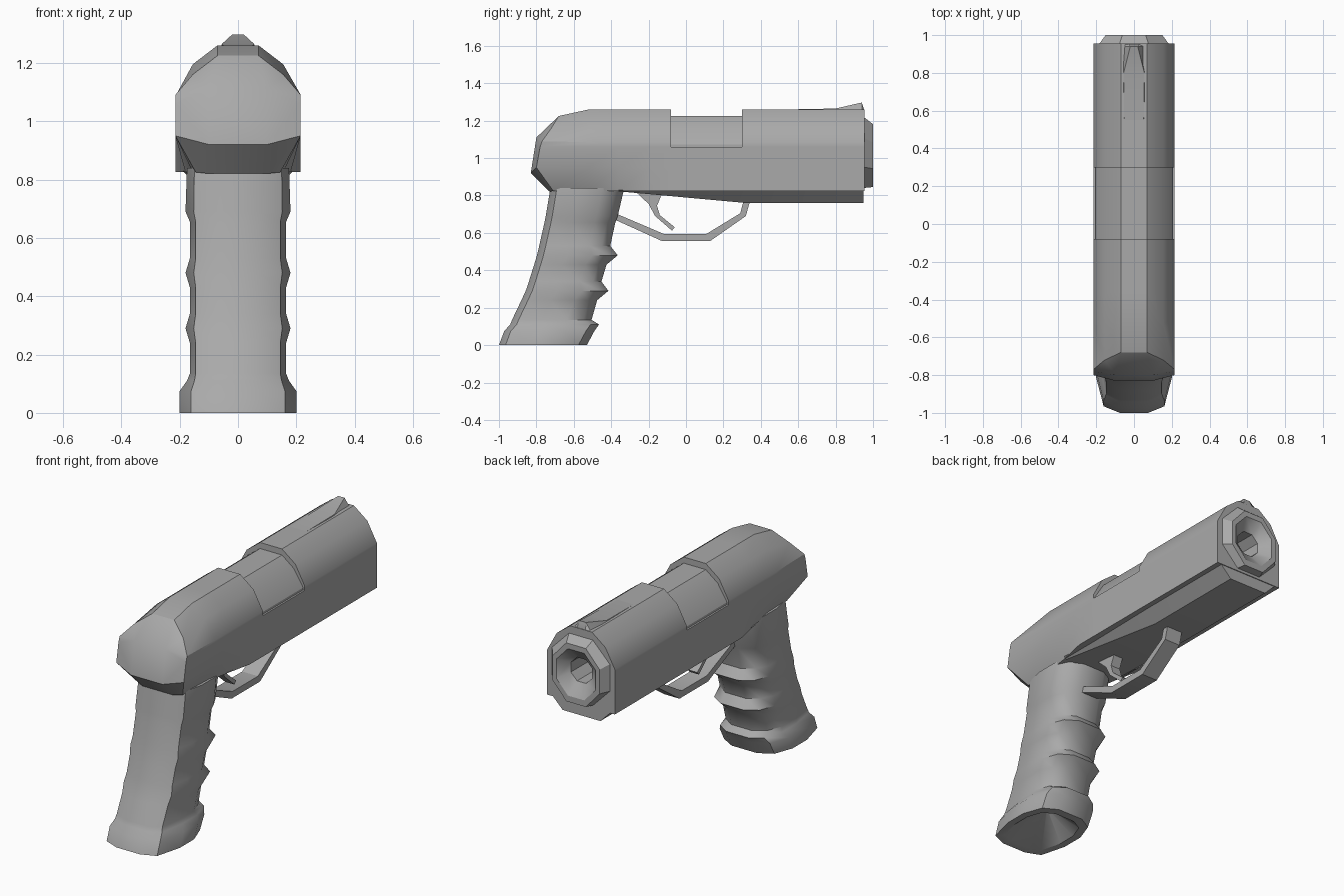
import bpy, bmesh, math
from mathutils import Vector

if "Cube" in bpy.data.objects:
    bpy.data.objects.remove(bpy.data.objects["Cube"], do_unlink=True)

grey = bpy.data.materials.new("gunmetal_grey")
grey.use_nodes = True
COLOUR = (0.4, 0.4, 0.4, 1)
grey.diffuse_color = COLOUR
grey.node_tree.nodes["Principled BSDF"].inputs["Base Color"].default_value = COLOUR


def finish(name, bm, angle=30):
    bmesh.ops.remove_doubles(bm, verts=bm.verts, dist=0.0005)
    bmesh.ops.recalc_face_normals(bm, faces=bm.faces)
    mesh = bpy.data.meshes.new(name)
    bm.to_mesh(mesh)
    bm.free()
    mesh.materials.append(grey)
    ob = bpy.data.objects.new(name, mesh)
    bpy.context.collection.objects.link(ob)
    bpy.ops.object.select_all(action='DESELECT')
    ob.select_set(True)
    bpy.context.view_layer.objects.active = ob
    bpy.ops.object.shade_smooth_by_angle(angle=math.radians(angle))
    return ob


def mirrored(half):
    """Close a +x half section with its mirror image."""
    return half + [(-x, y, z) for x, y, z in reversed(half)]


def loft(name, rings, cap_start=True, cap_end=True, angle=30):
    bm = bmesh.new()
    loops = [[bm.verts.new(p) for p in ring] for ring in rings]
    n = len(loops[0])
    for a, b in zip(loops, loops[1:]):
        for i in range(n):
            j = (i + 1) % n
            bm.faces.new((a[i], a[j], b[j], b[i]))
    # end caps are ladders of quads across the mirror line
    for loop, wanted in ((loops[0], cap_start), (loops[-1], cap_end)):
        if wanted:
            for i in range(n // 2 - 1):
                bm.faces.new((loop[i], loop[i + 1], loop[n - 2 - i], loop[n - 1 - i]))
    return finish(name, bm, angle)


def plate(name, outline, half_width):
    """Side outline (y, z) given thickness across x."""
    bm = bmesh.new()
    face = bm.faces.new([bm.verts.new((-half_width, y, z)) for y, z in outline])
    new = bmesh.ops.extrude_face_region(bm, geom=[face])["geom"]
    verts = [g for g in new if isinstance(g, bmesh.types.BMVert)]
    bmesh.ops.translate(bm, verts=verts, vec=Vector((2 * half_width, 0, 0)))
    return finish(name, bm)


# Slide with rounded rear, recessed port and open front
def slide_section(y, low=0.215, port=False):
    s, drop = (0.205, 0.035) if port else (0.215, 0)
    return mirrored([(low, y, 0.825), (0.215, y, 0.95), (0.215, y, 1.06),
                     (s, y, 1.06), (s, y, 1.085 - drop / 3),
                     (0.155 - drop / 4, y, 1.195 - drop * 0.8), (0.07, y, 1.26 - drop)])


heel, spur, hump, crown = (0.1, -0.73, 0.82), (0.1, -0.83, 0.92), (0.1, -0.80, 1.11), (0.07, -0.68, 1.225)
rear_face = mirrored([heel, spur, spur, hump, hump, hump, crown])
rear_rim = mirrored([(0.145, -0.71, 0.825), (0.215, -0.8, 0.95), (0.215, -0.78, 1.06),
                     (0.215, -0.78, 1.06), (0.215, -0.77, 1.09), (0.155, -0.72, 1.16), crown])
front = slide_section(0.955)
front_lip = [(x * 0.6, y, 1.03 + (z - 1.03) * 0.6) for x, y, z in front]
loft("slide", [rear_face, rear_rim,
               slide_section(-0.52, 0.155), slide_section(-0.36, 0.18), slide_section(-0.2),
               slide_section(-0.08), slide_section(-0.08, port=True),
               slide_section(0.30, port=True), slide_section(0.30),
               front, front_lip], cap_end=False)


# Muzzle ring with a funnelled bore
def octagon(y, rx, rz, cz):
    turns = [math.pi * (k + 0.5) / 4 - math.pi / 2 for k in range(8)]
    f = 1 / math.cos(math.pi / 8)
    return [(rx * f * math.cos(a), y, cz + rz * f * math.sin(a)) for a in turns]


loft("muzzle", [octagon(0.95, 0.187, 0.19, 1.03), octagon(1.0, 0.15, 0.168, 1.013),
                octagon(1.0, 0.125, 0.135, 1.015), octagon(0.95, 0.068, 0.068, 1.02),
                octagon(0.65, 0.068, 0.068, 1.02)], cap_start=False)

# Front sight
loft("front_sight", [mirrored([(0.06, y, 1.245), (w, y, z)]) for y, w, z in
                     ((0.45, 0.05, 1.258), (0.8, 0.055, 1.265), (0.94, 0.02, 1.297), (0.955, 0.03, 1.25))])

# Frame rail below the slide
loft("frame_rail", [mirrored([(w, y, z), (0.19, y, 0.83)]) for y, w, z in
                    ((-0.36, 0.17, 0.822), (0.32, 0.12, 0.76), (0.95, 0.12, 0.76))])


# Grip: rows of height, back, front, half width
def grip_section(z, back, front, w, inset=0.0):
    rear_w = 0.145 + (w - 0.165) * 0.45
    mid = (back + front) / 2
    pts = [(0.075, back), (rear_w, back + 0.035), (w, mid - 0.05),
           (w, mid + 0.08), (w * 0.8, front - 0.045), (w * 0.4, front)]
    return mirrored([(x * (1 - inset), mid + (y - mid) * (1 - inset), z) for x, y in pts])


rows = [(0.84, -0.725, -0.33, 0.175), (0.69, -0.75, -0.365, 0.18),
        (0.655, -0.757, -0.378, 0.165), (0.53, -0.785, -0.405, 0.165),
        (0.48, -0.797, -0.365, 0.18), (0.43, -0.812, -0.425, 0.165),
        (0.34, -0.84, -0.452, 0.165), (0.29, -0.857, -0.415, 0.18),
        (0.24, -0.88, -0.475, 0.165), (0.135, -0.93, -0.505, 0.165),
        (0.11, -0.94, -0.465, 0.175), (0.075, -0.972, -0.49, 0.2)]
base = (0, -1.0, -0.53, 0.2)
sections = [grip_section(*r) for r in rows]
sections += [grip_section(*base), grip_section(*base, inset=0.2),
             grip_section(0.12, -0.94, -0.51, 0.17, inset=0.95)]
loft("grip", sections, angle=35)

# Trigger guard strap
outer = [(-0.39, 0.675), (-0.13, 0.557), (0.13, 0.557), (0.32, 0.69), (0.345, 0.78)]
inner = [(0.31, 0.78), (0.29, 0.705), (0.11, 0.595), (-0.12, 0.595), (-0.39, 0.71)]
plate("trigger_guard", outer + inner, 0.05)

# Trigger
plate("trigger", [(-0.28, 0.83), (-0.2, 0.755), (-0.165, 0.69), (-0.075, 0.612),
                  (-0.06, 0.63), (-0.14, 0.695), (-0.155, 0.745), (-0.12, 0.83)], 0.03)
